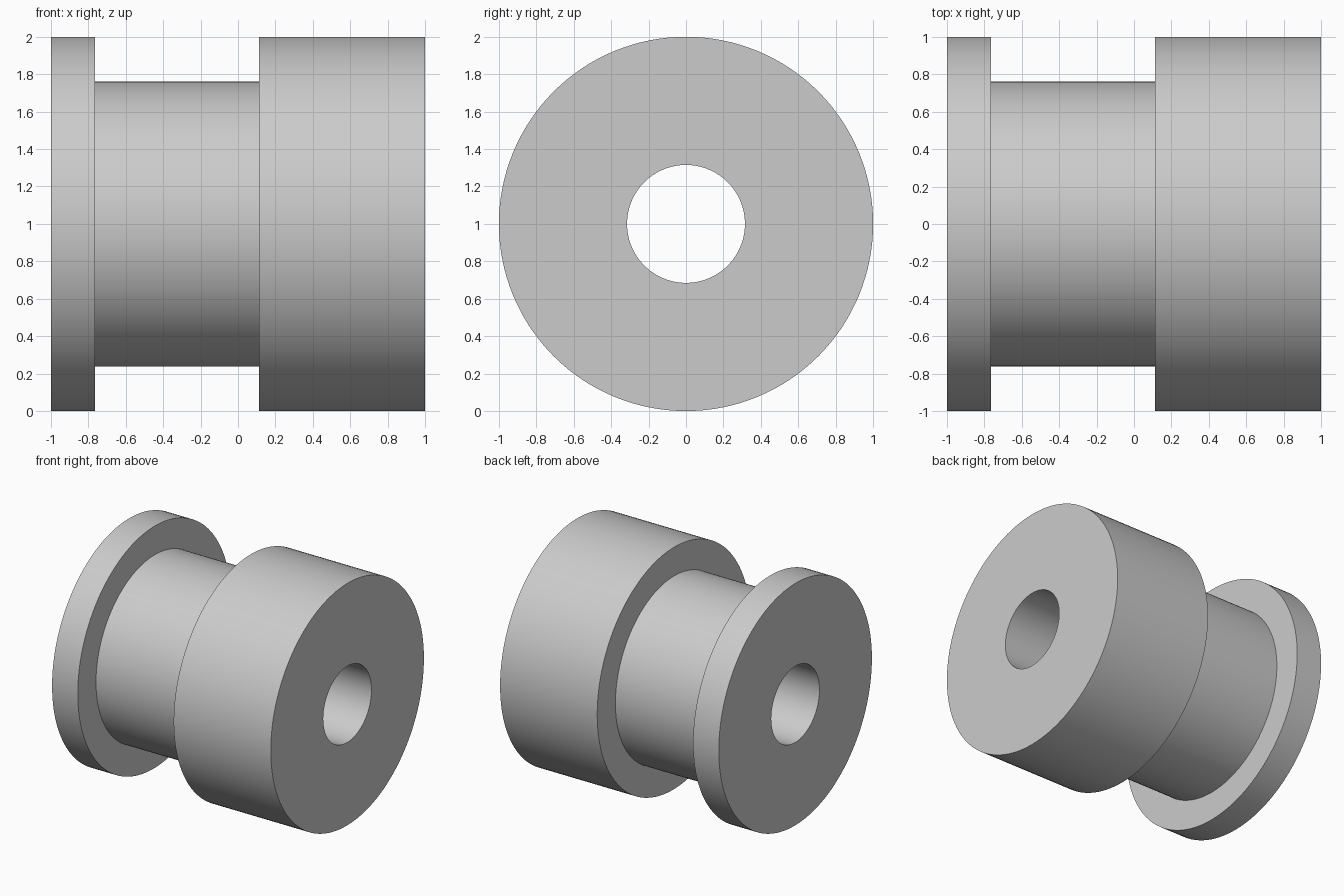
import bpy, bmesh, math
from mathutils import Vector

cube = bpy.data.objects.get("Cube")
if cube:
    bpy.data.objects.remove(cube, do_unlink=True)

SEGMENTS = 128
BORE, NECK, RIM = 0.315, 0.762, 1.0
LEFT_STEP, RIGHT_STEP = -0.765, 0.112

grey = bpy.data.materials.new("plain grey")
grey.use_nodes = True
colour = (0.6, 0.6, 0.6, 1)
grey.diffuse_color = colour
grey.node_tree.nodes["Principled BSDF"].inputs["Base Color"].default_value = colour

# Closed half-section of the spool: x along the axle, radius from it
section = [(-1, BORE), (-1, RIM), (LEFT_STEP, RIM), (LEFT_STEP, NECK),
           (RIGHT_STEP, NECK), (RIGHT_STEP, RIM), (1, RIM), (1, BORE)]

# Turn the section around the x axis
bm = bmesh.new()
verts = [bm.verts.new((x, 0, r)) for x, r in section]
edges = [bm.edges.new((v, verts[(i + 1) % len(verts)])) for i, v in enumerate(verts)]
bmesh.ops.spin(bm, geom=verts + edges, cent=(0, 0, 0), axis=(1, 0, 0),
               angle=math.tau, steps=SEGMENTS, use_duplicate=False)
bmesh.ops.remove_doubles(bm, verts=bm.verts, dist=0.0001)
bmesh.ops.recalc_face_normals(bm, faces=bm.faces)
bmesh.ops.translate(bm, verts=bm.verts, vec=Vector((0, 0, 1)))

mesh = bpy.data.meshes.new("grooved_roller")
bm.to_mesh(mesh)
bm.free()
mesh.materials.append(grey)
roller = bpy.data.objects.new("grooved_roller", mesh)
bpy.context.collection.objects.link(roller)

# Smooth round walls, sharp shoulders
bpy.ops.object.select_all(action='DESELECT')
roller.select_set(True)
bpy.context.view_layer.objects.active = roller
bpy.ops.object.shade_smooth_by_angle(angle=math.radians(30))
